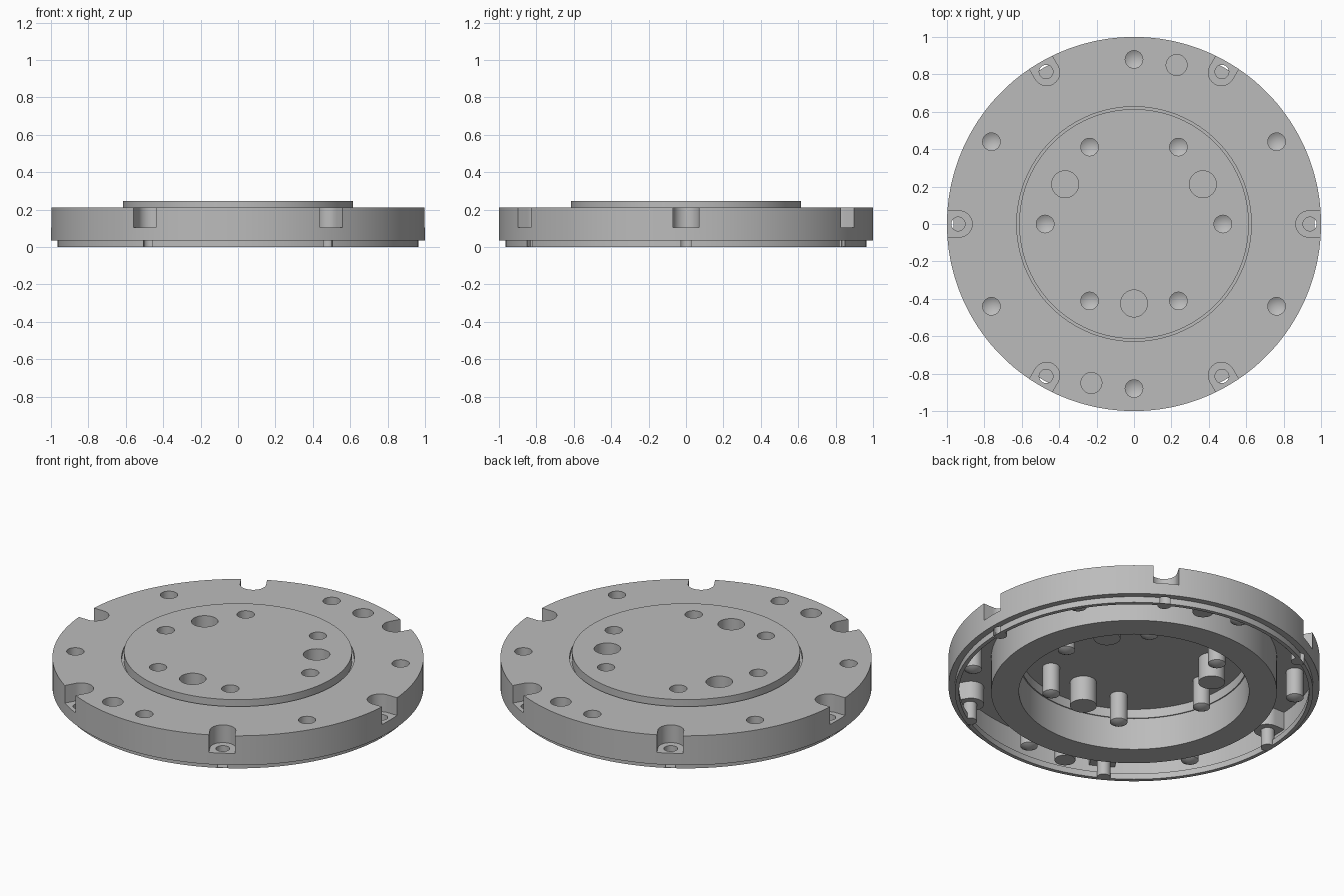
import bpy, bmesh
from math import sin, cos, pi, radians, degrees, atan2

if "Cube" in bpy.data.objects:
    bpy.data.objects.remove(bpy.data.objects["Cube"], do_unlink=True)

metal = bpy.data.materials.new("plain grey metal")
metal.use_nodes = True
grey = (0.5, 0.5, 0.5, 1)
metal.diffuse_color = grey
metal.node_tree.nodes["Principled BSDF"].inputs["Base Color"].default_value = grey


def finish(bm, name, normals=True):
    if normals:
        bmesh.ops.recalc_face_normals(bm, faces=bm.faces)
    mesh = bpy.data.meshes.new(name)
    bm.to_mesh(mesh)
    bm.free()
    mesh.materials.append(metal)
    obj = bpy.data.objects.new(name, mesh)
    bpy.context.collection.objects.link(obj)
    return obj


def smooth(obj):
    bpy.ops.object.select_all(action="DESELECT")
    obj.select_set(True)
    bpy.context.view_layer.objects.active = obj
    bpy.ops.object.shade_smooth_by_angle(angle=radians(25))


def lathe(bm, profile, steps, x=0, y=0, capped=True):
    """Revolve (radius, height) points about a vertical axis."""
    rings = []
    for r, z in profile:
        if r == 0:
            rings.append([bm.verts.new((x, y, z))] * steps)
        else:
            rings.append([bm.verts.new((x + r * cos(2 * pi * i / steps),
                                        y + r * sin(2 * pi * i / steps), z))
                          for i in range(steps)])
    for low, high in zip(rings, rings[1:]):
        for i in range(steps):
            j = (i + 1) % steps
            quad = list(dict.fromkeys((low[i], low[j], high[j], high[i])))
            bm.faces.new(quad)
    if capped:
        for ring in (rings[0], rings[-1]):
            if ring[0] is not ring[1]:
                bm.faces.new(ring)


def polar(radius, angle):
    a = radians(angle)
    return radius * cos(a), radius * sin(a)


def drill(bm, radius, angle, hole, top, bottom, tip=0):
    x, y = polar(radius, angle)
    profile = [(hole, bottom), (hole, top)]
    if tip:
        profile.insert(0, (0, bottom - tip))
    lathe(bm, profile, 32, x, y)


def notch(bm, angle):
    """U-shaped pocket open towards the rim."""
    outline = [(1.1, -0.07)]
    outline += [(0.935 - 0.07 * sin(pi * i / 24), -0.07 * cos(pi * i / 24))
                for i in range(25)]
    outline.append((1.1, 0.07))
    ca, sa = polar(1, angle)
    base = [bm.verts.new((u * ca - v * sa, u * sa + v * ca, 0.105))
            for u, v in outline]
    face = bm.faces.new(base)
    made = bmesh.ops.extrude_face_region(bm, geom=[face])["geom"]
    for v in made:
        if isinstance(v, bmesh.types.BMVert):
            v.co.z = 0.3


def cut(body, bm, name):
    cutter = finish(bm, name)
    mod = body.modifiers.new(name, "BOOLEAN")
    mod.object = cutter
    mod.operation = "DIFFERENCE"
    mod.solver = "EXACT"
    bpy.context.view_layer.objects.active = body
    bpy.ops.object.modifier_apply(modifier=mod.name)
    bpy.data.objects.remove(cutter, do_unlink=True)


# Flange with stepped lip, narrow groove and raised centre plate
bm = bmesh.new()
lathe(bm, [(0.965, 0), (0.965, 0.035), (1, 0.035), (1, 0.21), (0.627, 0.21),
           (0.627, 0.19), (0.614, 0.19), (0.614, 0.245)], 180)
flange = finish(bm, "flange_body")

# Rim pockets, screw holes and dowel holes
bm = bmesh.new()
for k in range(6):
    notch(bm, 60 * k)
    drill(bm, 0.88, 30 + 60 * k, 0.047, 0.3, 0.05, 0.028)
    drill(bm, 0.475, 60 * k, 0.047, 0.3, 0.08, 0.028)
for angle in (30, 150, 270):
    drill(bm, 0.425, angle, 0.072, 0.3, 0.1)
for angle in (75, 255):
    drill(bm, 0.88, angle, 0.056, 0.3, 0.035)
cut(flange, bm, "pocket_cutter")

# Bolt holes in the pocket floors, which break through the lip
bm = bmesh.new()
for k in range(6):
    drill(bm, 0.94, 60 * k, 0.037, 0.15, 0.002)
cut(flange, bm, "bolt_hole_cutter")

# Open the underside
bm = bmesh.new()
bm.from_mesh(flange.data)
floor = [f for f in bm.faces if all(v.co.z < 0.0005 for v in f.verts)]
bmesh.ops.delete(bm, geom=floor, context="FACES")
bm.to_mesh(flange.data)
bm.free()
smooth(flange)

# Hub ring under the plate: bore wall, flat foot, outer wall
bm = bmesh.new()
lathe(bm, [(0.62, 0.19), (0.62, 0), (0.77, 0), (0.77, 0.208)], 180, capped=False)
smooth(finish(bm, "hub_ring"))

# Lip foot and inner wall, interrupted at the bolt holes
bm = bmesh.new()
lathe(bm, [(0.965, 0), (0.943, 0), (0.943, 0.035)], 180, capped=False)
gaps = []
for f in bm.faces:
    c = f.calc_center_median()
    a = degrees(atan2(c.y, c.x)) % 60
    if min(a, 60 - a) < 2:
        gaps.append(f)
bmesh.ops.delete(bm, geom=gaps, context="FACES")
smooth(finish(bm, "lip_foot"))
